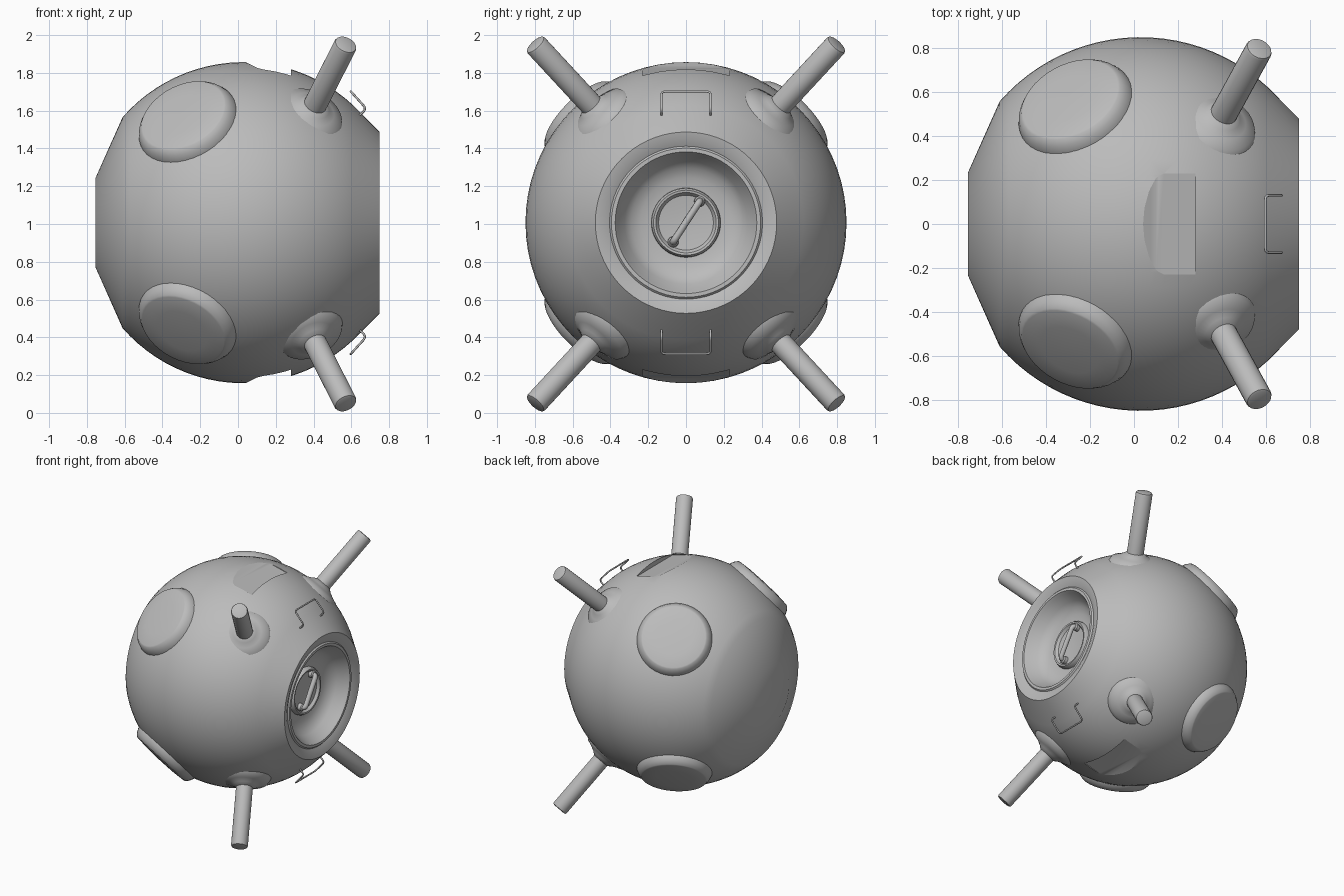
import bpy, bmesh
from math import sin, cos, radians, pi, tau
from mathutils import Vector

if "Cube" in bpy.data.objects:
    bpy.data.objects.remove(bpy.data.objects["Cube"])

grey = bpy.data.materials.new("matte_grey")
grey.use_nodes = True
grey.diffuse_color = (0.5, 0.5, 0.5, 1)
grey.node_tree.nodes["Principled BSDF"].inputs["Base Color"].default_value = (0.5, 0.5, 0.5, 1)

CENTRE = Vector((0.03, 0, 1.007))
RADIUS = 0.85


def finish(name, bm, angle=35):
    bmesh.ops.recalc_face_normals(bm, faces=bm.faces)
    mesh = bpy.data.meshes.new(name)
    bm.to_mesh(mesh)
    bm.free()
    mesh.materials.append(grey)
    ob = bpy.data.objects.new(name, mesh)
    bpy.context.collection.objects.link(ob)
    smooth(ob, angle)
    return ob


def smooth(ob, angle):
    bpy.ops.object.select_all(action='DESELECT')
    ob.select_set(True)
    bpy.context.view_layer.objects.active = ob
    bpy.ops.object.shade_smooth_by_angle(angle=radians(angle))


def lathe(name, profile, origin, axis, segs=32, angle=35):
    """Revolve (height, radius) points about an axis; both ends are capped."""
    turn = Vector(axis).to_track_quat('Z', 'Y')
    bm = bmesh.new()
    rings = []
    for h, r in profile:
        rings.append([bm.verts.new(Vector(origin) + turn @ Vector(
            (r * cos(tau * i / segs), r * sin(tau * i / segs), h))) for i in range(segs)])
    for a, b in zip(rings, rings[1:]):
        for i in range(segs):
            j = (i + 1) % segs
            bm.faces.new((a[i], a[j], b[j], b[i]))
    bm.faces.new(rings[0])
    bm.faces.new(rings[-1])
    return finish(name, bm, angle)


def wire(name, points, radius):
    """Round rod with softened corners along a path."""
    pts = [Vector(p) for p in points]
    path = [pts[0]]
    for a, b, c in zip(pts, pts[1:], pts[2:]):
        p = b + (a - b).normalized() * min(0.025, (a - b).length * 0.45)
        q = b + (c - b).normalized() * min(0.025, (c - b).length * 0.45)
        path += [p.lerp(b, t).lerp(b.lerp(q, t), t) for t in (0, 0.25, 0.5, 0.75, 1)]
    path.append(pts[-1])
    curve = bpy.data.curves.new(name, 'CURVE')
    curve.dimensions = '3D'
    curve.bevel_depth = radius
    curve.bevel_resolution = 2
    curve.use_fill_caps = True
    spline = curve.splines.new('POLY')
    spline.points.add(len(path) - 1)
    for sp, p in zip(spline.points, path):
        sp.co = (*p, 1)
    curve.materials.append(grey)
    ob = bpy.data.objects.new(name, curve)
    bpy.context.collection.objects.link(ob)


# Spherical hull: flat back disc, chamfered mouth and stepped round socket
arc = [(-RADIUS * cos(radians(a)), RADIUS * sin(radians(a))) for a in range(41, 134, 4)]
socket = [(0.75, 0.48), (0.742, 0.44), (0.725, 0.405), (0.735, 0.395), (0.735, 0.375),
          (0.715, 0.362), (0.65, 0.325), (0.615, 0.29), (0.595, 0.24), (0.585, 0.18)]
hull = lathe("hull", [(-0.785, 0.235)] + arc + [(x - CENTRE.x, r) for x, r in socket],
             CENTRE, (1, 0, 0), 72)

# Shallow ramped slots on the top and bottom of the hull
slot = [(0.03, 0.855), (0.10, 0.82), (0.28, 0.775), (0.28, 1.0), (0.03, 1.0)]
for side in (1, -1):
    bm = bmesh.new()
    base = bm.faces.new([bm.verts.new((x, -0.23, CENTRE.z + side * z)) for x, z in slot])
    new = bmesh.ops.extrude_face_region(bm, geom=[base])["geom"]
    bmesh.ops.translate(bm, vec=(0, 0.46, 0),
                        verts=[v for v in new if isinstance(v, bmesh.types.BMVert)])
    cutter = finish("slot_cutter", bm)
    cutter.hide_render = True
    mod = hull.modifiers.new("slot", 'BOOLEAN')
    mod.operation = 'DIFFERENCE'
    mod.solver = 'EXACT'
    mod.object = cutter
    bpy.context.view_layer.objects.active = hull
    bpy.ops.object.modifier_apply(modifier=mod.name)
    bpy.data.objects.remove(cutter)
smooth(hull, 30)

# Dial and its slanted grip inside the socket
lathe("socket_dial", [(0.57, 0.185), (0.605, 0.182), (0.622, 0.172), (0.62, 0.16),
                      (0.60, 0.145), (0.59, 0.06), (0.59, 0.01)],
      (0, 0, CENTRE.z), (1, 0, 0), 48)
wire("dial_grip", [(0.58, -0.068, 0.905), (0.645, -0.068, 0.905),
                   (0.645, 0.072, 1.12), (0.58, 0.072, 1.12)], 0.019)
for end, (y, z) in (("lower", (-0.068, 0.905)), ("upper", (0.072, 1.12))):
    lathe("grip_foot_" + end, [(0.58, 0.03), (0.622, 0.028), (0.63, 0.02)],
          (0, y, z), (1, 0, 0), 16)

# Four prongs with flared roots, and four round pads behind them
for sy, depth in ((1, "back"), (-1, "front")):
    for sz, level in ((1, "upper"), (-1, "lower")):
        tag = f"_{level}_{depth}"
        axis = Vector((0.349, 0.637 * sy, 0.688 * sz))
        tip = Vector((0.572, 0.80 * sy, 1 + 0.953 * sz))
        lathe("prong" + tag, [(-0.62, 0.062), (-0.014, 0.062), (-0.004, 0.058), (0, 0.048)],
              tip, axis, 24)
        lathe("prong_root" + tag, [(-0.56, 0.19), (-0.522, 0.17), (-0.503, 0.12),
                                   (-0.485, 0.085), (-0.465, 0.06)], tip, axis, 32, 60)
        lathe("pad" + tag, [(0.78, 0.28), (0.81, 0.275), (0.838, 0.262), (0.862, 0.242),
                            (0.866, 0.232), (0.874, 0.14), (0.877, 0.03)],
              CENTRE, (-0.37, 0.657 * sy, 0.657 * sz), 40, 40)

# Thin wire handles above and below the socket
for side, level in ((1, "upper"), (-1, "lower")):
    leg = [(0.645, 0.57), (0.68, 0.603), (0.597, 0.695)]
    left = [(x, -0.13, CENTRE.z + side * z) for x, z in leg]
    right = [(x, 0.13, CENTRE.z + side * z) for x, z in reversed(leg)]
    wire("wire_handle_" + level, left + right, 0.006)
